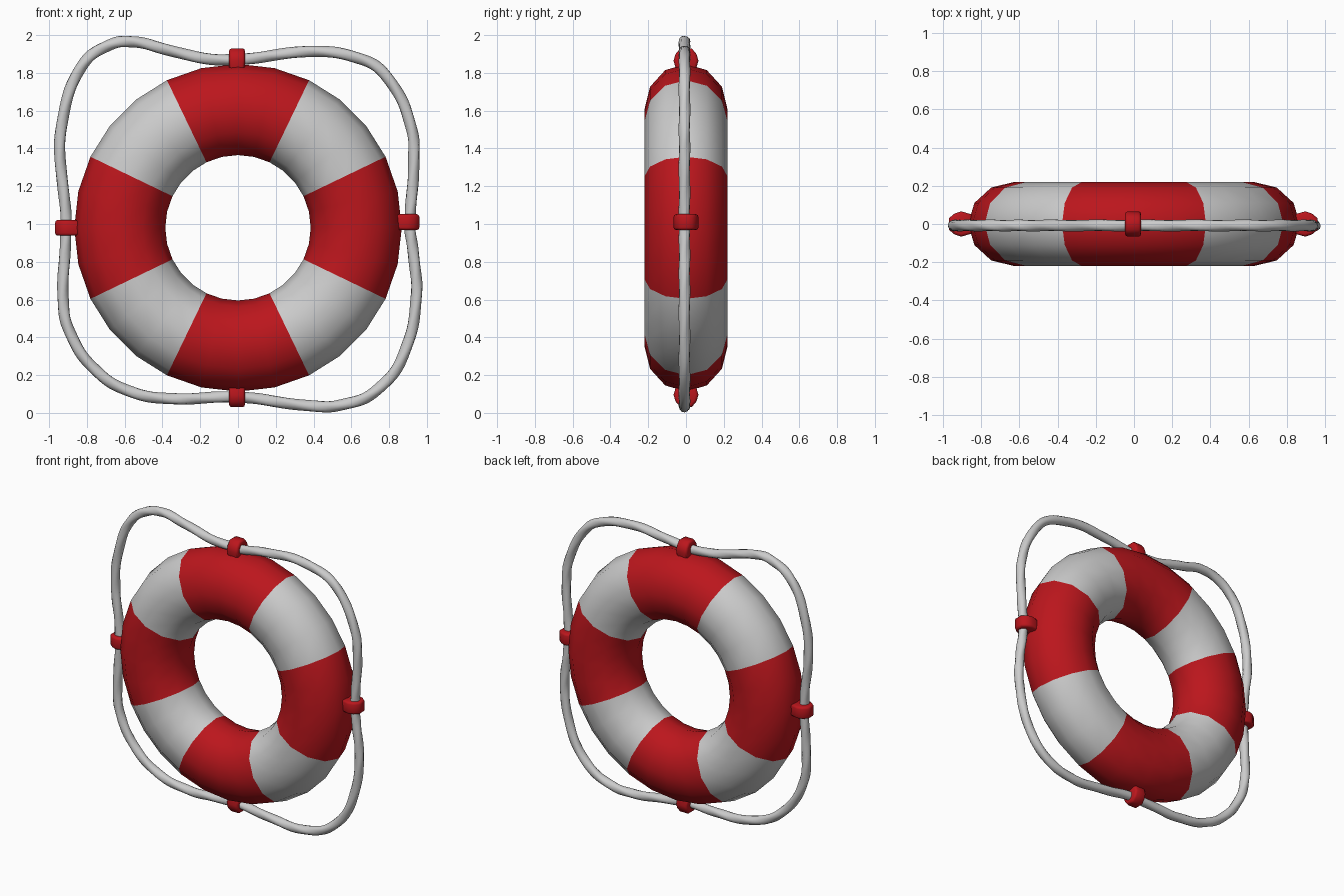
import bpy, bmesh, math
from mathutils import Vector, Matrix

if "Cube" in bpy.data.objects:
    bpy.data.objects.remove(bpy.data.objects["Cube"])

CZ = 0.98  # height of the ring centre

def material(name, color):
    m = bpy.data.materials.new(name)
    m.diffuse_color = (*color, 1)
    m.use_nodes = True
    m.node_tree.nodes["Principled BSDF"].inputs["Base Color"].default_value = m.diffuse_color
    return m

RED = material("red", (0.5, 0.008, 0.012))
WHITE = material("white", (0.62, 0.64, 0.65))

def make_object(name, bm, mats, angle):
    bmesh.ops.recalc_face_normals(bm, faces=bm.faces)
    me = bpy.data.meshes.new(name)
    bm.to_mesh(me)
    bm.free()
    ob = bpy.data.objects.new(name, me)
    bpy.context.collection.objects.link(ob)
    for m in mats:
        me.materials.append(m)
    bpy.ops.object.select_all(action='DESELECT')
    ob.select_set(True)
    bpy.context.view_layer.objects.active = ob
    bpy.ops.object.shade_smooth_by_angle(angle=math.radians(angle))
    return ob

def closed_sweep(rings, mat_of=lambda i: 0):
    """Skin a closed loop of closed cross-sections."""
    bm = bmesh.new()
    vs = [[bm.verts.new(p) for p in ring] for ring in rings]
    n, k = len(vs), len(vs[0])
    for i in range(n):
        a, b = vs[i], vs[(i + 1) % n]
        for j in range(k):
            f = bm.faces.new((a[j], a[(j + 1) % k], b[(j + 1) % k], b[j]))
            f.material_index = mat_of(i)
    return bm

# Buoy ring: elliptical torus, four red bands (4 segments) between white ones (3)
SEG, SIDES = 28, 12
rings = []
for i in range(SEG):
    a = math.tau * i / SEG
    ring = []
    for j in range(SIDES):
        t = math.tau * j / SIDES
        r = 0.626 + 0.241 * math.cos(t)
        ring.append((r * math.cos(a), 0.22 * math.sin(t), CZ + r * math.sin(a)))
    rings.append(ring)
bm = closed_sweep(rings, lambda i: 0 if (i + 2) % 7 < 4 else 1)
make_object("buoy_ring", bm, [RED, WHITE], 60)

# Grab rope: slack loop through the four clips, smoothed with a Catmull-Rom spline
PATH = [(0, 1.87), (.2, 1.895), (.4, 1.915), (.6, 1.89), (.75, 1.82), (.86, 1.67),
        (.92, 1.5), (.932, 1.35), (.92, 1.15), (.91, 1.01), (.92, .9), (.94, .75),
        (.944, .6), (.91, .4), (.83, .22), (.7, .095), (.55, .042), (.4, .035),
        (.2, .06), (0, .085), (-.2, .078), (-.37, .075), (-.55, .105), (-.7, .18),
        (-.82, .3), (-.9, .45), (-.927, .6), (-.92, .8), (-.91, .98), (-.92, 1.15),
        (-.943, 1.35), (-.93, 1.55), (-.87, 1.76), (-.78, 1.89), (-.66, 1.955),
        (-.55, 1.965), (-.4, 1.93), (-.2, 1.88)]
pts = [Vector((x, -0.008, z)) for x, z in PATH]
n, SUB = len(pts), 8
line = []
for i in range(n):
    p0, p1, p2, p3 = (pts[(i + d) % n] for d in (-1, 0, 1, 2))
    for s in range(SUB):
        t = s / SUB
        line.append(0.5 * (2 * p1 + (p2 - p0) * t + (2 * p0 - 5 * p1 + 4 * p2 - p3) * t * t
                           + (3 * p1 - p0 - 3 * p2 + p3) * t ** 3))
rings = []
Y = Vector((0, 1, 0))
for i, p in enumerate(line):
    side = (line[(i + 1) % len(line)] - line[i - 1]).normalized().cross(Y)
    twist = math.tau * 30 * i / len(line)
    ring = []
    for j in range(12):
        t = math.tau * j / 12
        r = 0.0295 * (1 + 0.06 * math.cos(3 * t + twist))  # three twisted strands
        ring.append(p + side * r * math.cos(t) + Y * r * math.sin(t))
    rings.append(ring)
make_object("grab_rope", closed_sweep(rings), [], 60)

# Rope clips: tapered straps extruded along the ring tangent, rounded edges
PROFILE = [(-.05, .83), (-.066, .885), (-.055, .92), (-.03, .95),
           (.03, .95), (.055, .92), (.066, .885), (.05, .83)]

def rope_clip(name, angle, shift):
    bm = bmesh.new()
    face = bm.faces.new([bm.verts.new((r, y, -0.042)) for y, r in PROFILE])
    ext = bmesh.ops.extrude_face_region(bm, geom=[face])
    top = [v for v in ext["geom"] if isinstance(v, bmesh.types.BMVert)]
    bmesh.ops.translate(bm, verts=top, vec=(0, 0, 0.084))
    rim = [e for e in bm.edges if abs(e.verts[0].co.z - e.verts[1].co.z) < 1e-4]
    bmesh.ops.bevel(bm, geom=rim, offset=0.014, segments=2, affect='EDGES', profile=0.5)
    bm.transform(Matrix.Translation((shift[0], 0, CZ + shift[1]))
                 @ Matrix.Rotation(-angle, 4, 'Y'))
    make_object(name, bm, [RED], 50)

for k, (name, shift) in enumerate([("right_clip", (.01, .03)), ("top_clip", (-.005, 0)),
                                   ("left_clip", (-.018, 0)), ("bottom_clip", (-.005, 0))]):
    rope_clip(name, k * math.pi / 2, shift)
